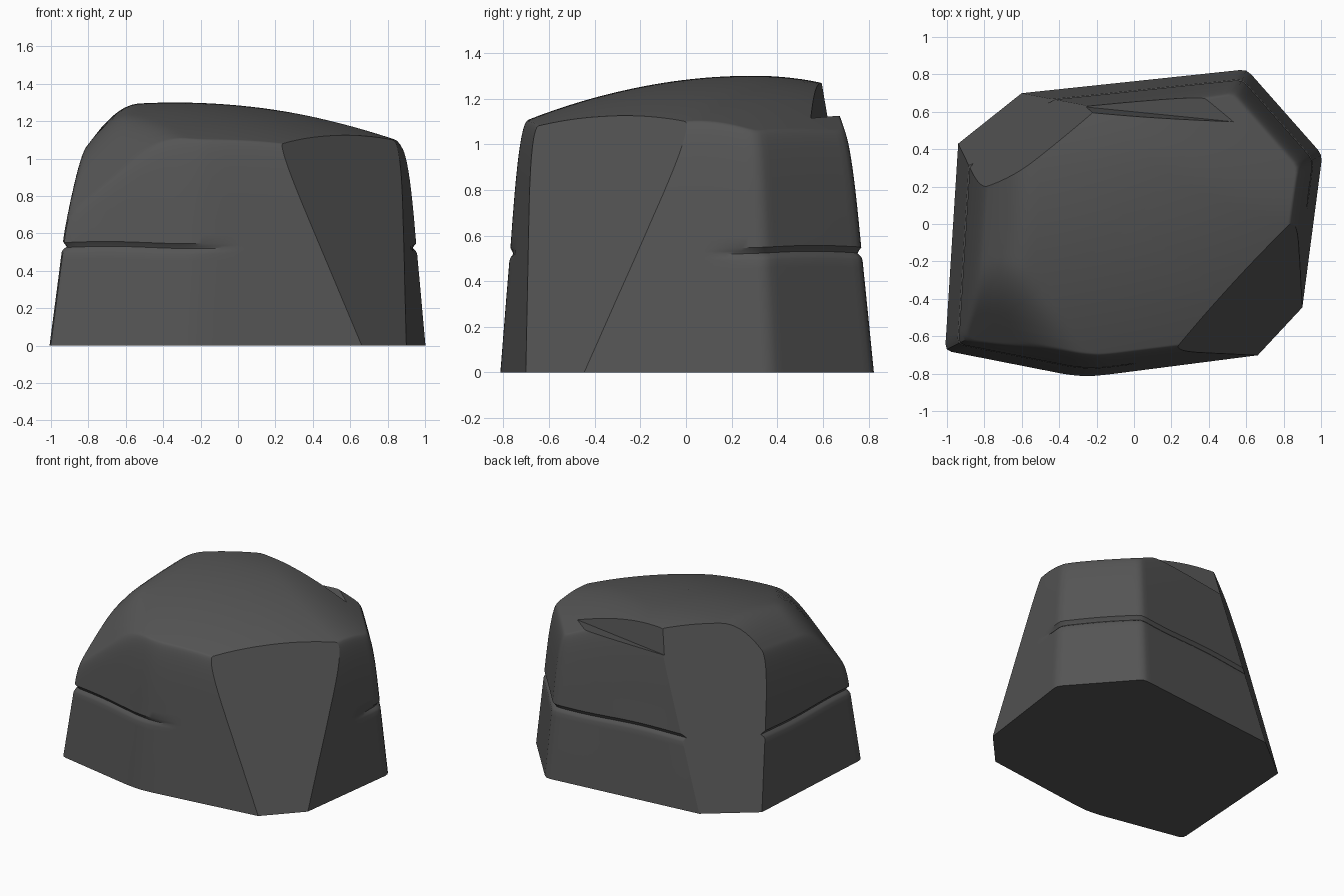
import bpy, bmesh, math
from mathutils import Vector, Matrix, Euler

cube = bpy.data.objects.get("Cube")
if cube:
    bpy.data.objects.remove(cube, do_unlink=True)

stone = bpy.data.materials.new("dark grey stone")
stone.use_nodes = True
GREY = (0.09, 0.09, 0.09, 1)
stone.diffuse_color = GREY
bsdf = stone.node_tree.nodes["Principled BSDF"]
bsdf.inputs["Base Color"].default_value = GREY
bsdf.inputs["Roughness"].default_value = 0.9

# footprint of the boulder before its two corners are sliced off
OUTLINE = [(-1.01, -.677), (-.36, -.805), (-.25, -.815), (-.14, -.805), (.87, -.675),
           (1.007, .37), (.603, .827), (-.925, .665)]
TAPER = 0.11


def clamp(t):
    return max(0.0, min(1.0, t))


def smooth_min(a, b, k):
    h = max(k - abs(a - b), 0) / k
    return min(a, b) - h * h * k / 4


def height(x, y, s):
    """Domed top, sloping shoulders and tapering wall, blended together."""
    dome = 1.3 - .136 * (x + .35) ** 2 - (.32 if y > .3 else .2) * (y - .3) ** 2
    back_corner = .98 + .45 * (1.4 - x - y)
    left_shoulder = 1.13 + 1.3 * (x + .78)
    top = dome
    for shoulder in (back_corner, left_shoulder):
        top = smooth_min(top, shoulder, .14)
    front_corner = .7 + .95 * (x + y + 1.54)
    z = smooth_min((1 - s) / TAPER, top, .34)
    return smooth_min(z, front_corner, .13)


def outline_points(step=.035):
    pts = []
    for a, b in zip(OUTLINE, OUTLINE[1:] + OUTLINE[:1]):
        a, b = Vector(a), Vector(b)
        n = max(1, round((b - a).length / step))
        pts += [a.lerp(b, i / n) for i in range(n)]
    # soften the corners a little
    return [(pts[i - 1] + 2 * p + pts[(i + 1) % len(pts)]) / 4 for i, p in enumerate(pts)]


def crack_depth(p):
    """The crack fades out on the front and on the right side."""
    return max(clamp(-p.x / .3), clamp((p.y - .1) / .25))


# ring scales: lower wall, crack, upper wall, rounded edge, top
CRACK = {-.03: 0, -.016: .25, 0: 1, .012: .6, .026: 0}
rings = [(1 - TAPER * z, 0) for z in (0, .17, .34, .46)]
rings += [(1 - TAPER * (.525 + dz), d) for dz, d in CRACK.items()]
rings += [(1 - TAPER * z, 0) for z in (.6, .66, .72, .78, .84)]
rings += [(.905 - .0075 * i, 0) for i in range(1, 18)]
rings += [(.775 - .0375 * i, 0) for i in range(1, 20)]

bm = bmesh.new()
base = outline_points()
loops = []
for s, depth in rings:
    loop = []
    for i, p in enumerate(base):
        x, y = p.x * s, p.y * s
        z = height(x, y, s)
        inset = 1 - .024 * depth * crack_depth(p)
        if .93 < s < .95:
            z += .006 * math.sin(i * .22)
        lean = z * clamp(s / .9)
        loop.append(bm.verts.new((x * inset + .02 * lean, y * inset - .01 * lean, max(z, 0))))
    loops.append(loop)
for low, high in zip(loops, loops[1:]):
    for i in range(len(base)):
        j = (i + 1) % len(base)
        bm.faces.new((low[i], low[j], high[j], high[i]))
bm.faces.new(loops[-1])
bm.faces.new(list(reversed(loops[0])))
for v in loops[0]:
    v.co.z = 0


def slice_off(point, normal):
    cut = bmesh.ops.bisect_plane(bm, geom=bm.verts[:] + bm.edges[:] + bm.faces[:], dist=1e-5,
                                 plane_co=point, plane_no=normal, clear_outer=True)
    rim = [e for e in cut["geom_cut"] if isinstance(e, bmesh.types.BMEdge)]
    bmesh.ops.holes_fill(bm, edges=rim, sides=0)


# clean broken faces on the front right and back left corners
slice_off((.78, -.575, 0), (.73, -.68, .32))
slice_off((-.77, .565, 0), (-.62, .78, .25))
bmesh.ops.recalc_face_normals(bm, faces=bm.faces[:])

mesh = bpy.data.meshes.new("boulder")
bm.to_mesh(mesh)
bm.free()
mesh.materials.append(stone)
boulder = bpy.data.objects.new("boulder", mesh)
bpy.context.collection.objects.link(boulder)

# wedge-shaped ledge chipped out of the upper back edge
bm = bmesh.new()
turn = Euler((.15, -.035, -.1)).to_matrix().to_4x4()
bmesh.ops.create_cube(bm, size=1, matrix=Matrix.Translation((-.3, .63, 1.085)) @ turn
                      @ Matrix.Diagonal((3, .6, .6, 1)) @ Matrix.Translation((0, .5, .5)))
cutter_mesh = bpy.data.meshes.new("ledge_cutter")
bm.to_mesh(cutter_mesh)
bm.free()
cutter_mesh.materials.append(stone)
cutter = bpy.data.objects.new("ledge_cutter", cutter_mesh)
bpy.context.collection.objects.link(cutter)
cutter.hide_render = True

bpy.context.view_layer.objects.active = boulder
boulder.select_set(True)
chip = boulder.modifiers.new("ledge", 'BOOLEAN')
chip.operation, chip.object, chip.solver = 'DIFFERENCE', cutter, 'EXACT'
bpy.ops.object.modifier_apply(modifier=chip.name)
bpy.data.objects.remove(cutter, do_unlink=True)
bpy.ops.object.shade_smooth_by_angle(angle=math.radians(32))
